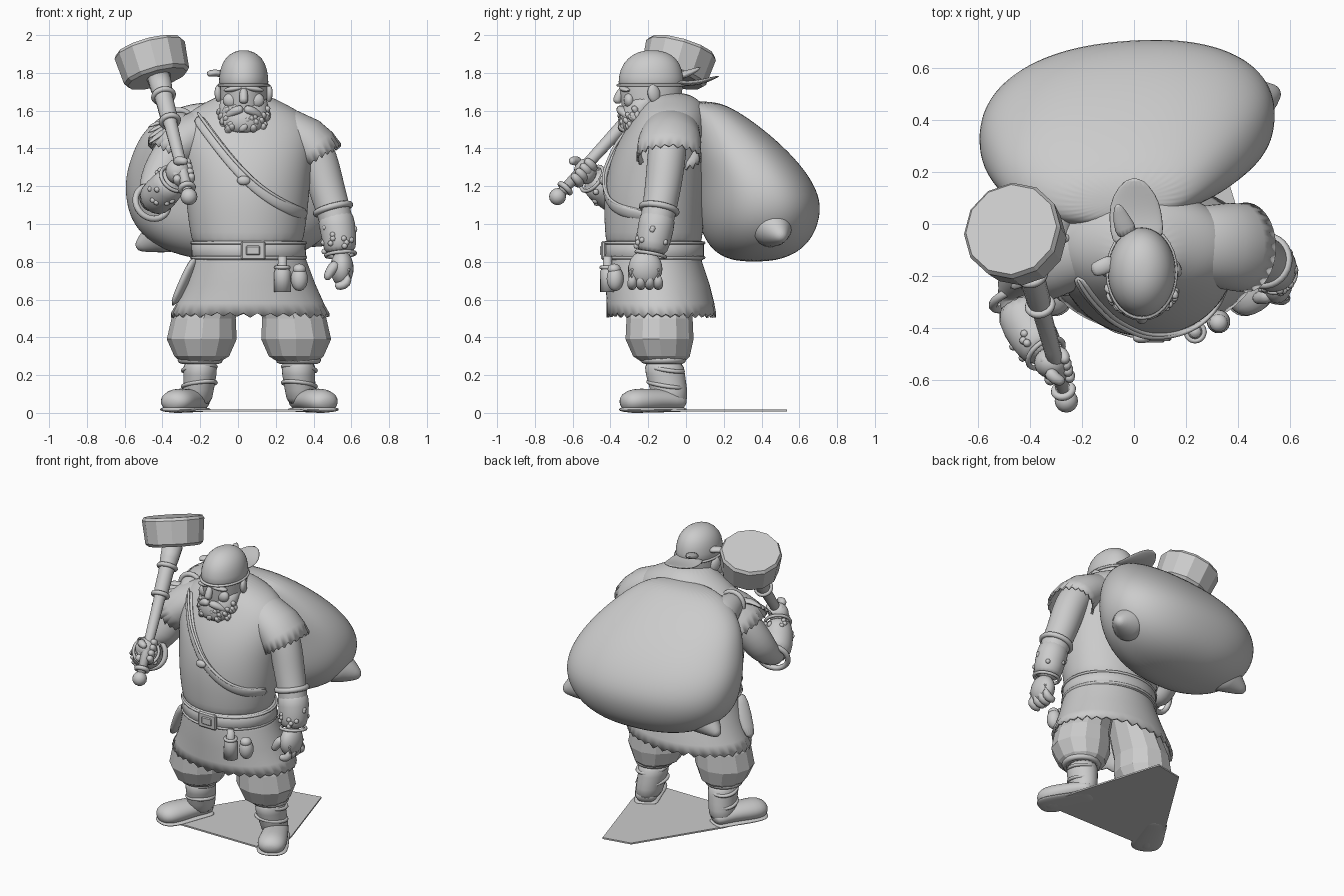
import bpy, bmesh, math, random
from mathutils import Vector as V

random.seed(4)
cube = bpy.data.objects.get("Cube")
if cube:
    bpy.data.objects.remove(cube)

clay = bpy.data.materials.new("clay_grey")
clay.use_nodes = True
clay.diffuse_color = (0.6, 0.6, 0.6, 1)
clay.node_tree.nodes["Principled BSDF"].inputs["Base Color"].default_value = (0.6, 0.6, 0.6, 1)


def finish(obj, name, flat=False, sub=0):
    obj.name = name
    obj.data.materials.clear()
    obj.data.materials.append(clay)
    for p in obj.data.polygons:
        p.use_smooth = not flat
    if sub:
        obj.modifiers.new("smooth", "SUBSURF").levels = sub
        obj.modifiers["smooth"].render_levels = sub
    return obj


def skin(name, rings, n=24, flat=False, sub=1, cap=True, jag=0.0, thick=0.0, power=1.0):
    """Skin a surface over rings of (centre, u axis, v axis); jag tears the last ring, power < 1 squares rings."""
    bm = bmesh.new()
    rows = []
    for i, (c, u, v) in enumerate(rings):
        row = []
        for k in range(n):
            a = 2 * math.pi * k / n
            cu, cv = (math.copysign(abs(q) ** power, q) for q in (math.cos(a), math.sin(a)))
            p = c + u * cu + v * cv
            if jag and i == len(rings) - 1:
                p.z += jag * random.uniform(0.3, 1.0) * (1 if k % 2 else -1)
            row.append(bm.verts.new(p))
        rows.append(row)
    for a, b in zip(rows, rows[1:]):
        for k in range(n):
            bm.faces.new((a[k], a[(k + 1) % n], b[(k + 1) % n], b[k]))
    if cap:
        bm.faces.new(rows[0])
        bm.faces.new(rows[-1])
    bmesh.ops.recalc_face_normals(bm, faces=bm.faces)
    mesh = bpy.data.meshes.new(name)
    bm.to_mesh(mesh)
    bm.free()
    obj = bpy.data.objects.new(name, mesh)
    bpy.context.collection.objects.link(obj)
    if thick:
        obj.modifiers.new("cloth", "SOLIDIFY").thickness = thick
    return finish(obj, name, flat, sub)


def loft(name, secs, skew=0.0, **kw):
    """Stack of level ellipses: (z, x, y, x radius, y radius)."""
    return skin(name, [(V((x, y, z)), V((rx, rx * skew, 0)), V((0, ry, 0))) for z, x, y, rx, ry in secs], **kw)


def tube(name, pts, radii, squash=1.0, ref=(0, 0, 1), **kw):
    pts = [V(p) for p in pts]
    if not isinstance(radii, (list, tuple)):
        radii = [radii] * len(pts)
    rings = []
    for i, p in enumerate(pts):
        t = (pts[min(i + 1, len(pts) - 1)] - pts[max(i - 1, 0)]).normalized()
        u = t.cross(V(ref)).normalized()
        rings.append((p, u * radii[i], t.cross(u) * radii[i] * squash))
    kw.setdefault("n", 14)
    return skin(name, rings, **kw)


def ball(name, loc, size, rot=(0, 0, 0), seg=24):
    bpy.ops.mesh.primitive_uv_sphere_add(segments=seg, ring_count=seg // 2, location=loc, rotation=rot)
    bpy.context.object.scale = size
    return finish(bpy.context.object, name)


def hoop(name, loc, axis, big, small, scale=(1, 1, 1)):
    bpy.ops.mesh.primitive_torus_add(location=loc, major_radius=big, minor_radius=small,
                                     major_segments=28, minor_segments=8)
    o = bpy.context.object
    o.rotation_euler = V(axis).to_track_quat("Z", "Y").to_euler()
    o.scale = scale
    return finish(o, name)


def block(name, loc, size):
    bpy.ops.mesh.primitive_cube_add(size=1, location=loc)
    o = bpy.context.object
    o.scale = size
    bpy.ops.object.transform_apply(location=False, rotation=False, scale=True)
    o.modifiers.new("bevel", "BEVEL").width = .008
    return finish(o, name, flat=True)


# Tunic body, skirt and belt
TORSO = [(0.84, .05, -.17, .28, .25), (.95, .05, -.17, .305, .26), (1.1, .05, -.17, .325, .268),
         (1.25, .05, -.155, .335, .27), (1.4, .045, -.125, .36, .255), (1.52, .04, -.09, .365, .22),
         (1.6, .035, -.075, .29, .185), (1.65, .03, -.07, .19, .15), (1.7, .03, -.1, .09, .1)]
loft("tunic_body", TORSO, n=28, sub=2)
loft("tunic_skirt", [(.87, .055, -.17, .28, .25), (.8, .06, -.17, .305, .255), (.68, .065, -.15, .345, .275),
                     (.58, .065, -.135, .39, .285), (.52, .065, -.13, .42, .29)],
     n=72, sub=0, cap=False, jag=.016, thick=.015)
loft("belt", [(.81, .058, -.17, .295, .258), (.815, .058, -.17, .305, .265), (.905, .055, -.17, .3, .265),
              (.91, .055, -.17, .29, .255)], n=40, sub=0)
for z in (.822, .9):
    hoop("belt_edge", (.056, -.17, z), (0, 0, 1), .302, .008, (1, .88, 1))
block("buckle", (.08, -.437, .86), (.13, .025, .1))
block("buckle_inset", (.08, -.445, .86), (.08, .02, .055))
loft("belt_flask", [(.64, .235, -.415, .045, .04), (.75, .235, -.415, .043, .04), (.78, .235, -.415, .025, .025),
                    (.83, .235, -.415, .022, .022)], n=16, sub=0)
hoop("flask_rim", (.235, -.415, .77), (0, 0, 1), .034, .01)
ball("belt_pouch", (.325, -.375, .71), (.045, .045, .065))
ball("pouch_flap", (.325, -.38, .76), (.035, .035, .03))
tube("hip_sheath", [(-.22, -.25, .83), (-.28, -.22, .7), (-.35, -.2, .56)], [.045, .055, .035], squash=.5)


# Chest strap follows the front of the body
def chest(x, z):
    for a, b in zip(TORSO, TORSO[1:]):
        if a[0] <= z <= b[0]:
            f = (z - a[0]) / (b[0] - a[0])
            _, cx, cy, rx, ry = [p + (q - p) * f for p, q in zip(a, b)]
            return V((x, cy - ry * math.sqrt(max(0, 1 - ((x - cx) / rx) ** 2)) - .002, z))


strap = []
for i in range(15):
    t = i / 14
    strap.append(chest(-.22 + .585 * t, 1.57 - .53 * t - .09 * math.sin(math.pi * t)))
tube("chest_strap", strap, .032, squash=.4, ref=(0, 1, 0), n=10)
tube("strap_cord", [p + V((0, -.008, .028)) for p in strap], .009, n=8)
ball("strap_clasp", chest(.03, 1.23) + V((0, -.01, 0)), (.035, .02, .025))

# Legs and boots: s is -1 for the right, 1 for the left
for s, side in ((-1, "right"), (1, "left")):
    x = .058 + .25 * s
    loft(side + "_trousers", [(.26, x + .01 * s, -.12, .09, .1), (.3, x, -.13, .145, .15),
                              (.39, x, -.14, .185, .18), (.5, x - .01 * s, -.14, .17, .175),
                              (.74, x - .1 * s, -.15, .13, .16)], n=12, flat=True, sub=0)
    bx = .06 + .26 * s
    hoop(side + "_cuff", (bx, -.12, .28), (0, 0, 1), .1, .02)
    loft(side + "_boot_shaft", [(.03, bx + .02 * s, -.08, .08, .09), (.12, bx + .01 * s, -.09, .082, .1),
                                (.2, bx, -.11, .088, .105), (.29, bx, -.12, .098, .11)], n=20)
    for z in (.15, .235):
        hoop(side + "_boot_wrap", (bx + .005 * s, -.108, z), (.1 * s, .15, 1), .083, .011, (1, 1.15, 1))
    heel, toe = V((bx + .005 * s, -.035, 0)), V((bx + .125 * s, -.275, 0))
    foot = [heel.lerp(toe, t) + V((0, 0, h)) for t, h in
            ((-.1, .05), (0, .06), (.35, .07), (.7, .065), (1, .063), (1.18, .055), (1.27, .05))]
    tube(side + "_boot_foot", foot, [.045, .072, .078, .09, .094, .075, .03], squash=.72, n=16)
    sole = [(p.x, p.y, .018) for p in foot]
    tube(side + "_boot_sole", sole, [.055, .077, .082, .097, .1, .082, .04], squash=.18, n=16)

# Ground plate under the feet
bm = bmesh.new()
plate = [bm.verts.new(p + (.008,)) for p in
         ((-.38, -.28), (.48, -.28), (.42, -.02), (.25, .535), (.06, .5), (-.27, -.02))]
top = bmesh.ops.extrude_face_region(bm, geom=[bm.faces.new(plate)])["geom"]
bmesh.ops.translate(bm, verts=[g for g in top if isinstance(g, bmesh.types.BMVert)], vec=(0, 0, .01))
bmesh.ops.recalc_face_normals(bm, faces=bm.faces)
mesh = bpy.data.meshes.new("ground_plate")
bm.to_mesh(mesh)
bm.free()
obj = bpy.data.objects.new("ground_plate", mesh)
bpy.context.collection.objects.link(obj)
finish(obj, "ground_plate", flat=True)

# Head, face and beard
loft("skull", [(1.5, .03, -.2, .08, .1), (1.57, .03, -.185, .12, .15), (1.68, .03, -.185, .125, .165),
               (1.76, .03, -.185, .127, .172), (1.84, .03, -.185, .115, .155), (1.9, .03, -.185, .07, .1),
               (1.915, .03, -.185, .02, .03)], sub=2)
loft("cap", [(1.725, .03, -.185, .128, .17), (1.74, .03, -.185, .134, .176), (1.82, .03, -.185, .128, .168),
             (1.88, .03, -.18, .1, .13), (1.915, .03, -.18, .05, .07), (1.92, .03, -.18, .01, .01)])
hoop("cap_band", (.03, -.185, 1.735), (0, 0, 1), .131, .008, (1, 1.32, 1))
tube("cap_brim", [(.02, -.08, 1.75), (.01, -.02, 1.745), (.005, .04, 1.745), (.0, .11, 1.76), (.0, .18, 1.785)],
     [.1, .105, .105, .09, .03], squash=.14)
tube("cap_tie_long", [(-.02, -.05, 1.78), (-.05, .02, 1.8), (-.065, .08, 1.83)], [.05, .035, .012], squash=.5)
tube("cap_tie_side", [(-.07, -.14, 1.79), (-.13, -.17, 1.805), (-.165, -.18, 1.79)], [.035, .032, .025], squash=.6)
tube("nose", [(.03, -.335, 1.72), (.03, -.355, 1.68), (.03, -.37, 1.635)], [.02, .023, .027], ref=(0, 1, 0))
for s in (-1, 1):
    ball("ear", (.03 + .13 * s, -.17, 1.69), (.022, .035, .05), (.2, 0, .4 * s), 16)
    ball("brow", (.03 + .055 * s, -.325, 1.715), (.055, .025, .015), (0, .15 * s, .35 * s), 16)
    ball("cheek", (.03 + .065 * s, -.3, 1.655), (.045, .03, .04), seg=16)
    tube("moustache", [(.03, -.355, 1.612), (.03 + .05 * s, -.34, 1.6), (.03 + .1 * s, -.3, 1.56)],
         [.022, .026, .015])
loft("beard", [(1.475, .03, -.285, .07, .045), (1.51, .03, -.275, .115, .085), (1.57, .03, -.26, .132, .1),
               (1.63, .03, -.235, .13, .1), (1.69, .03, -.2, .124, .1)])
for i in range(40):
    a, h = random.uniform(math.pi, math.pi * 2), random.random()
    w = .1 + .025 * min(1, h * 2)
    ball("beard_curl", (.03 + w * math.cos(a), -.276 + .04 * h + (.07 + .02 * h) * math.sin(a), 1.5 + .11 * h),
         (.02, .017, .028), (random.random(), random.random(), 0), 10)

# Arms with torn sleeves, bands and bracers
ARMS = {"left": [(.33, -.09, 1.5), (.42, -.1, 1.38), (.465, -.12, 1.2), (.5, -.14, 1.09),
                 (.53, -.16, .98), (.545, -.19, .82)],
        "right": [(-.25, -.08, 1.5), (-.37, -.13, 1.35), (-.45, -.2, 1.18), (-.46, -.27, 1.11),
                  (-.41, -.4, 1.16), (-.33, -.51, 1.25)]}
SLEEVES = {"left": [(.16, -.08, 1.51), (.27, -.08, 1.49), (.355, -.085, 1.44), (.4, -.09, 1.4), (.43, -.09, 1.35)],
           "right": [(-.09, -.08, 1.51), (-.19, -.08, 1.49), (-.28, -.1, 1.44), (-.33, -.12, 1.4), (-.37, -.13, 1.35)]}
for side, arm in ARMS.items():
    tube(side + "_arm", arm, [.1, .105, .098, .092, .09, .066], ref=(0, 1, 0), n=18, sub=2)
    tube(side + "_sleeve", SLEEVES[side], [.1, .118, .13, .132, .135], squash=1.28, ref=(0, 1, 0), n=44,
         cap=False, jag=.016, sub=0, thick=.012)
    a, b, c = (V(p) for p in arm[-3:])
    tube(side + "_bracer", [a.lerp(b, .15), b, b.lerp(c, .5), b.lerp(c, .9)], [.099, .097, .092, .08],
         ref=(0, 1, 0), n=18)
    hoop(side + "_arm_band", a.lerp(b, .1), b - a, .093, .017)
    hoop(side + "_wrist_band", b.lerp(c, .88), c - b, .078, .01)
    axis = (c - b).normalized()
    u = axis.orthogonal().normalized()
    for i in range(14):
        p, t = b.lerp(c, random.uniform(0, .75)), random.uniform(0, 2 * math.pi)
        ball(side + "_bracer_stud", p + (u * math.cos(t) + axis.cross(u) * math.sin(t)) * .086,
             (.016, .016, .016), seg=8)

# Left hand hangs half closed
ball("left_palm", (.55, -.215, .765), (.062, .09, .095), (.2, 0, 0))
for i in range(4):
    y = -.285 + .046 * i
    tube("left_finger", [(.585, y, .77), (.592, y, .71), (.56, y, .67), (.51, y, .672)],
         [.03, .03, .028, .022], n=10)
tube("left_thumb", [(.53, -.27, .8), (.485, -.285, .75), (.465, -.285, .7)], [.034, .029, .02], n=10)

# Hammer: handle, rings and faceted head
low, high = V((-.26, -.68, 1.145)), V((-.42, -.1, 1.78))
axis = (high - low).normalized()
handle = [low.lerp(high, t) for t in (0, .35, .6, .66, .8, .9, 1)]
tube("hammer_handle", handle, [.026, .032, .036, .046, .048, .058, .065], n=12, sub=0)
ball("handle_pommel", low, (.045, .045, .045), seg=16)
for t, r in ((.07, .034), (.63, .045), (.84, .052)):
    hoop("handle_ring", low.lerp(high, t), axis, r, .015)
head_axis = V((-.25, .27, .93)).normalized()
mid = V((-.45, -.045, 1.855))
tube("hammer_head", [mid + head_axis * h for h in (-.092, -.075, .07, .088)], [.162, .178, .192, .18],
     ref=(1, 0, 0), n=12, flat=True, sub=0)

# Right fist wraps the handle
grip = low.lerp(high, .21)
ball("right_palm", grip + V((-.025, .025, 0)), (.065, .06, .068))
u = axis.cross(V((1, 0, 0))).normalized()
w = axis.cross(u)
for i in range(4):
    c = grip + axis * (.036 * i - .05)
    arc = [c + (u * math.sin(k) + w * math.cos(k)) * .044 for k in (-.6, .3, 1.2, 2.1, 3, 3.8)]
    tube("right_finger", arc, [.024, .026, .026, .026, .024, .018], ref=axis, n=10)
tube("right_thumb", [grip + V((-.04, .0, .05)), grip + V((-.01, -.04, .06)), grip + V((.03, -.05, .05))],
     [.028, .026, .018], n=10)

# Big sack on the back, gathered over the right shoulder
loft("sack", [(.8, .02, .36, .12, .08), (.83, -.005, .37, .31, .19), (.9, -.015, .38, .45, .27),
              (1.0, -.02, .385, .54, .315), (1.12, -.022, .385, .575, .33), (1.25, -.035, .35, .565, .305),
              (1.38, -.05, .28, .51, .265), (1.5, -.07, .205, .43, .205), (1.6, -.06, .13, .31, .14),
              (1.65, -.04, .09, .17, .07)], skew=.07, n=32, sub=2, power=.88)
tube("sack_corner_left", [(.38, .44, 1.0), (.48, .48, .96), (.53, .5, .94), (.56, .515, .925)],
     [.15, .085, .05, .018])
tube("sack_corner_right", [(-.36, .38, .97), (-.45, .4, .92), (-.51, .41, .89), (-.54, .42, .875)],
     [.15, .08, .045, .018])
tube("sack_neck", [(-.3, .16, 1.46), (-.32, .04, 1.52), (-.31, -.08, 1.53), (-.27, -.18, 1.49)],
     [.16, .1, .07, .05])
hoop("sack_tie", (-.31, -.06, 1.53), (.1, -1, 0), .072, .016)
for i in range(4):
    tube("sack_ruffle", [(-.32, -.1, 1.53), (-.4, -.12 - .03 * i, 1.55 - .02 * i), (-.48, -.13 - .04 * i, 1.51 - .03 * i)],
         [.035, .03, .012], squash=.5, n=10)
